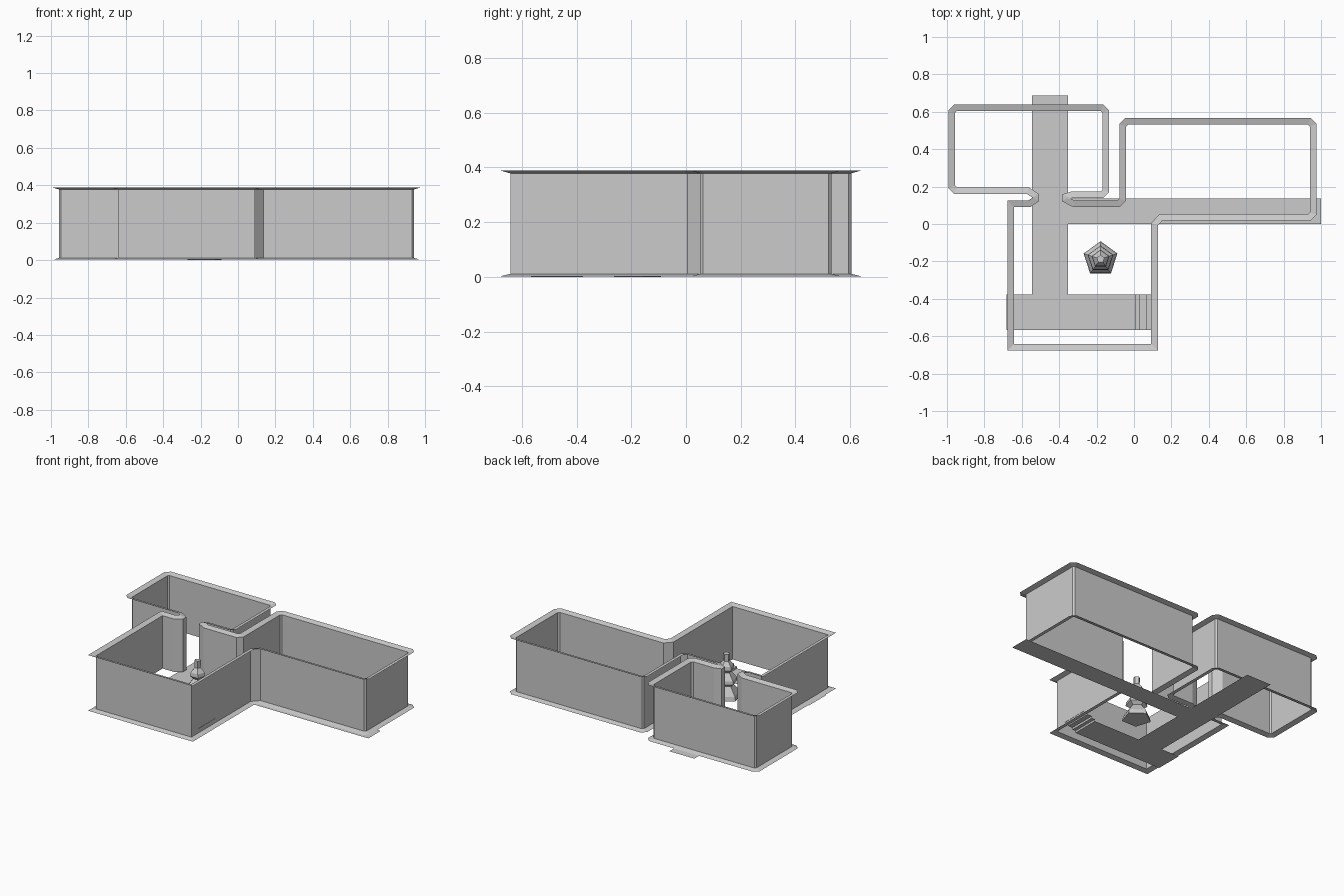
import bpy, bmesh, math
from mathutils import Vector

if "Cube" in bpy.data.objects:
    bpy.data.objects.remove(bpy.data.objects["Cube"])


def make_object(name, bm):
    mesh = bpy.data.meshes.new(name)
    bm.to_mesh(mesh)
    bm.free()
    obj = bpy.data.objects.new(name, mesh)
    bpy.context.collection.objects.link(obj)
    return obj


def skin(bm, rings):
    """Join a list of closed vertex rings with quads."""
    rows = [[bm.verts.new(p) for p in ring] for ring in rings]
    n = len(rows[0])
    for a, b in zip(rows, rows[1:]):
        for i in range(n):
            j = (i + 1) % n
            bm.faces.new((a[i], a[j], b[j], b[i]))
    return rows


def offset(path, d):
    """Mitred offset to the right of a closed path."""
    out = []
    n = len(path)
    for i, p in enumerate(path):
        a = (p - path[i - 1]).normalized()
        b = (path[(i + 1) % n] - p).normalized()
        na, nb = Vector((a.y, -a.x)), Vector((b.y, -b.x))
        out.append(p + (na + nb) * (d / (1 + na.dot(nb))))
    return out


def chamfer(points, c):
    """Cut the corners flagged with 1."""
    out = []
    n = len(points)
    for i, (x, y, cut) in enumerate(points):
        p = Vector((x, y))
        if not cut:
            out.append(p)
            continue
        for q in (points[i - 1], points[(i + 1) % n]):
            out.append(p + (Vector(q[:2]) - p).normalized() * c)
    return out


# Walls: one continuous outline through all three rooms, flared lips top and bottom
plan = chamfer([
    (-0.957, 0.604, 1), (-0.957, 0.196, 1),                    # back room, left
    (-0.562, 0.196, 0), (-0.508, 0.160, 0),                    # left door jamb
    (-0.508, 0.122, 0), (-0.555, 0.090, 0),
    (-0.642, 0.090, 0), (-0.642, -0.642, 0),                   # front room
    (0.092, -0.642, 0), (0.092, 0.005, 0),
    (0.136, 0.053, 0), (0.941, 0.053, 1),                      # right room
    (0.941, 0.531, 1), (-0.043, 0.531, 1),
    (-0.043, 0.123, 0), (-0.076, 0.090, 0),
    (-0.326, 0.090, 0), (-0.385, 0.122, 0),                    # right door jamb
    (-0.385, 0.158, 0), (-0.335, 0.174, 0),
    (-0.168, 0.174, 1), (-0.168, 0.604, 1),                    # back room, right
], 0.01)
lip = offset(plan, 0.035)
bm = bmesh.new()
skin(bm, [[(p.x, p.y, z) for p in loop] for loop, z in
          ((lip, 0.002), (plan, 0.011), (plan, 0.378), (lip, 0.388))])
make_object("room_walls", bm)

# Floor walkways
for name, x0, x1, y0, y1 in (
        ("long_walkway", -0.545, -0.353, -0.376, 0.687),
        ("right_walkway", -0.353, 1.0, 0.0, 0.136),
        ("front_walkway", -0.682, 0.005, -0.567, -0.376)):
    bm = bmesh.new()
    bm.faces.new([bm.verts.new((x, y, 0)) for x, y in
                  ((x0, y0), (x1, y0), (x1, y1), (x0, y1))])
    make_object(name, bm)

# Small steps at the end of the front walkway
bm = bmesh.new()
profile = [(0.005, 0), (0.005, 0.014), (0.03, 0.014), (0.03, 0.028),
           (0.065, 0.028), (0.065, 0.042), (0.094, 0.042)]
rows = [[bm.verts.new((x, y, z)) for x, z in profile] for y in (-0.567, -0.376)]
for i in range(len(profile) - 1):
    bm.faces.new((rows[0][i], rows[0][i + 1], rows[1][i + 1], rows[1][i]))
make_object("steps", bm)

# Five-sided tiered fountain in the front room
bm = bmesh.new()
tiers = [(0.095, 0), (0.088, 0.03), (0.045, 0.085), (0.072, 0.105),
         (0.068, 0.13), (0.03, 0.175), (0.05, 0.195), (0.046, 0.22),
         (0.02, 0.25), (0.022, 0.3)]
rings = []
for r, z in tiers:
    rings.append([(-0.179 + r * math.cos(math.pi / 2 + math.tau * k / 5),
                   -0.187 + r * math.sin(math.pi / 2 + math.tau * k / 5), z)
                  for k in range(5)])
rows = skin(bm, rings)
bm.faces.new(rows[0][::-1])
bm.faces.new(rows[-1])
make_object("tiered_fountain", bm)
